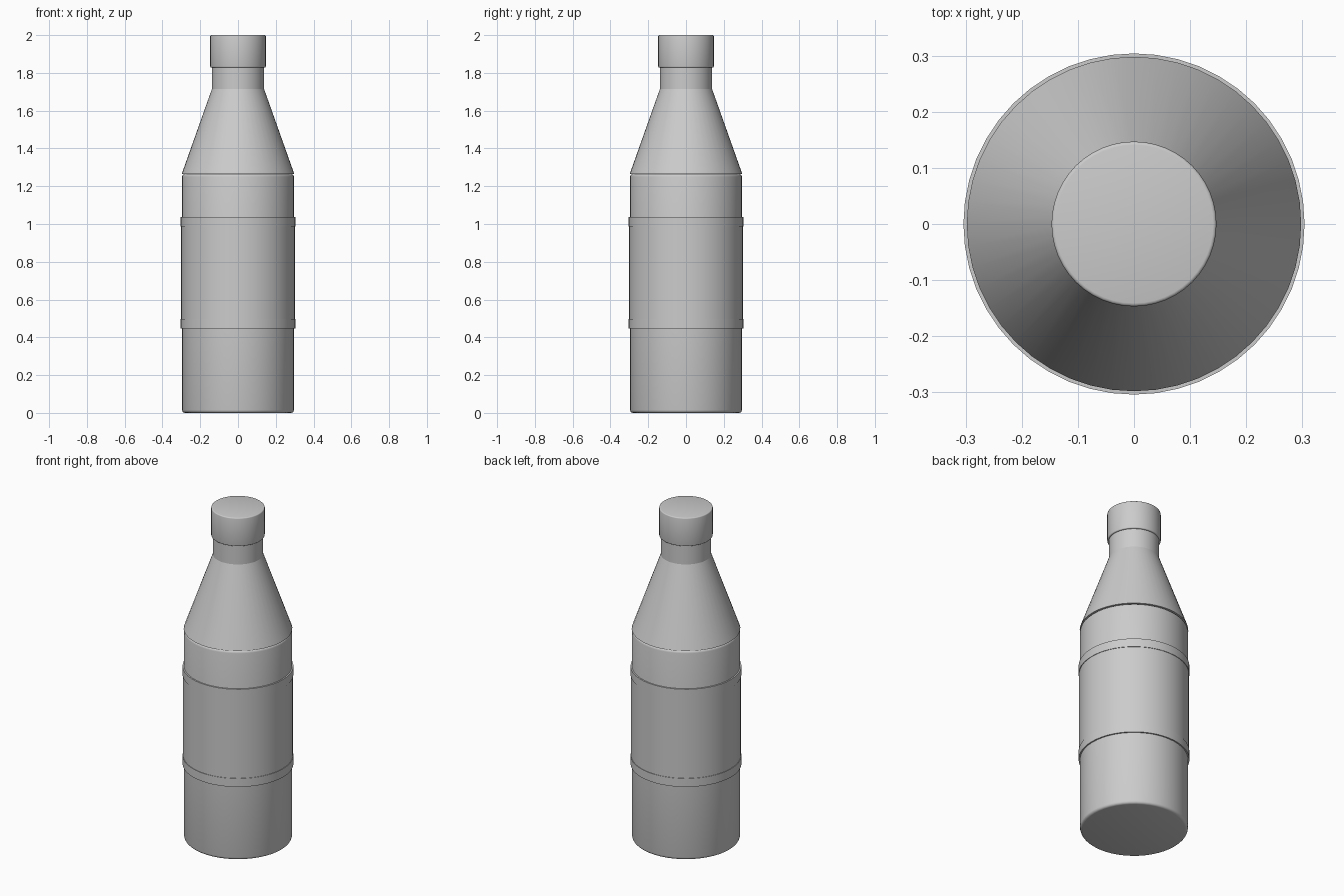
import bpy, math

if "Cube" in bpy.data.objects:
    bpy.data.objects.remove(bpy.data.objects["Cube"])

SIDES = 48


def part(name, r_low, r_high, z0, z1, bevel=0.0):
    """Capped cylinder or cone frustum with optionally rounded rims."""
    bpy.ops.mesh.primitive_cone_add(vertices=SIDES, radius1=r_low, radius2=r_high,
                                    depth=z1 - z0, location=(0, 0, (z0 + z1) / 2))
    ob = bpy.context.object
    ob.name = name
    if bevel:
        mod = ob.modifiers.new("rounded_rims", 'BEVEL')
        mod.width = bevel
        mod.segments = 3
        mod.limit_method = 'ANGLE'
        mod.angle_limit = math.radians(40)
        bpy.ops.object.modifier_apply(modifier=mod.name)
    bpy.ops.object.shade_smooth_by_angle(angle=math.radians(35))
    return ob


# Main bottle
part("body", 0.296, 0.296, 0.0, 1.265, 0.015)
part("shoulder", 0.298, 0.138, 1.265, 1.715)
part("neck", 0.138, 0.138, 1.71, 1.84)
part("cap", 0.147, 0.147, 1.828, 2.0, 0.006)

# Wrapped label with a raised band at each end
part("label", 0.301, 0.301, 0.46, 1.02)
for name, z0 in (("lower_band", 0.446), ("upper_band", 0.986)):
    part(name, 0.304, 0.304, z0, z0 + 0.051)
